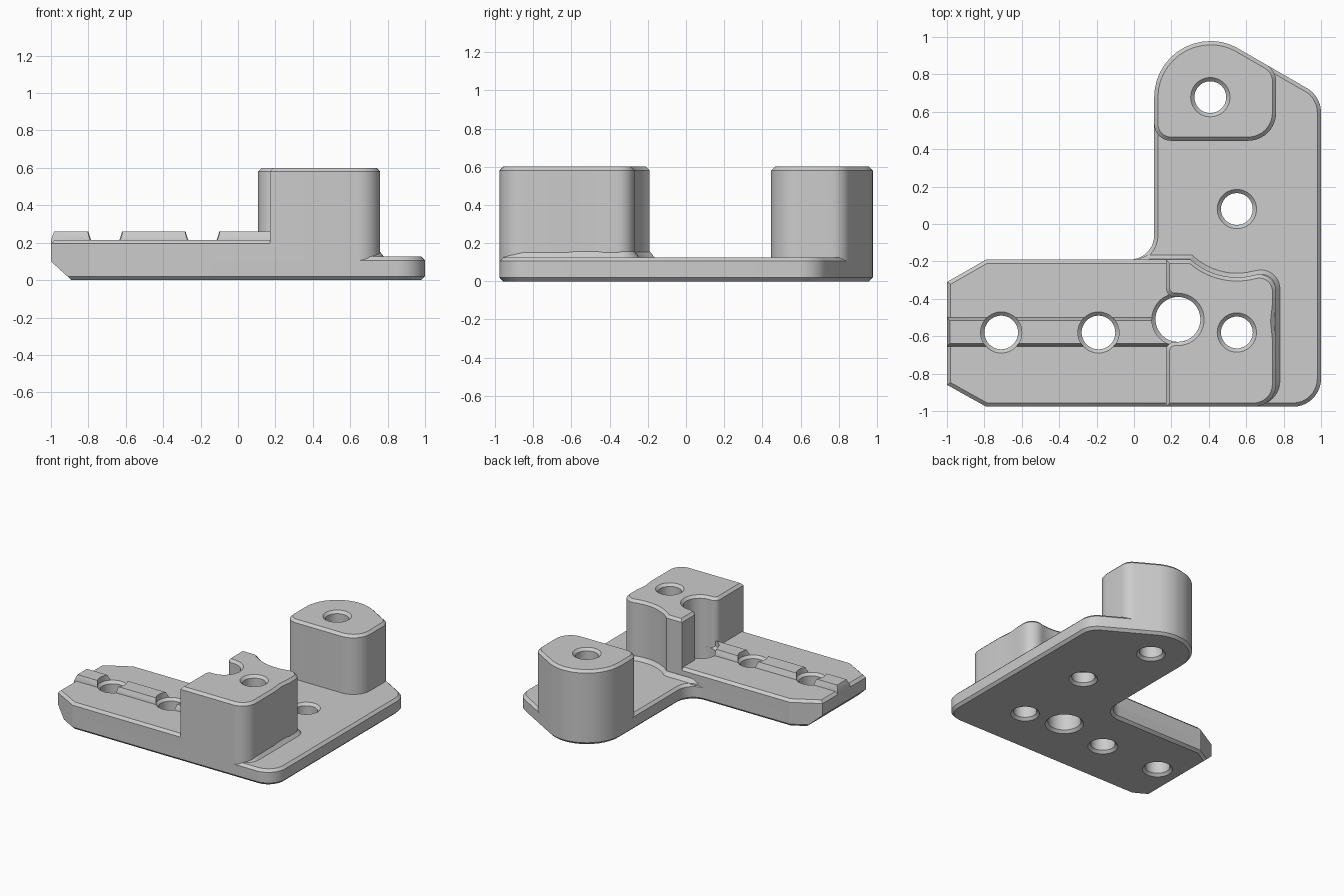
import bpy, bmesh, math
from mathutils import Vector

cube = bpy.data.objects.get("Cube")
if cube:
    bpy.data.objects.remove(cube, do_unlink=True)

GREY = (0.604, 0.604, 0.604, 1)
grey = bpy.data.materials.new("plain grey")
grey.use_nodes = True
grey.diffuse_color = GREY
grey.node_tree.nodes["Principled BSDF"].inputs["Base Color"].default_value = GREY


def arc(cx, cy, r, start, end, steps):
    """Points on an arc, angles in degrees."""
    angles = [math.radians(start + (end - start) * i / steps) for i in range(steps + 1)]
    return [(cx + r * math.cos(a), cy + r * math.sin(a)) for a in angles]


def rounded(corners, steps=10):
    """Counter-clockwise outline from corners (x, y[, radius])."""
    out = []
    for i, c in enumerate(corners):
        p = Vector(c[:2])
        r = c[2] if len(c) > 2 else 0
        if not r:
            out.append(p)
            continue
        a = (Vector(corners[i - 1][:2]) - p).normalized()
        b = (Vector(corners[(i + 1) % len(corners)][:2]) - p).normalized()
        half = a.angle(b) / 2
        centre = p + (a + b).normalized() * r / math.sin(half)
        t = r / math.tan(half)
        v0, v1 = p + a * t - centre, p + b * t - centre
        sweep = v0.angle(v1)
        for k in range(steps + 1):
            f = k / steps
            v = v0 * math.sin((1 - f) * sweep) + v1 * math.sin(f * sweep)
            out.append(centre + v / math.sin(sweep))
    # Merge points where neighbouring arcs meet
    return [p for i, p in enumerate(out) if (p - out[i - 1]).length > 0.003]


def inset(pts, d):
    """Move every side of the outline inward by d."""
    out = []
    for i, p in enumerate(pts):
        e1 = (p - pts[i - 1]).normalized()
        e2 = (pts[(i + 1) % len(pts)] - p).normalized()
        n1, n2 = Vector((-e1.y, e1.x)), Vector((-e2.y, e2.x))
        out.append(p + (n1 + n2) * d / (1 + n1.dot(n2)))
    return out


def loft(bm, pts, layers):
    """Stack the outline through layers of (height, inset)."""
    rings = [[bm.verts.new((p.x, p.y, z)) for p in inset(pts, d)] for z, d in layers]
    n = len(pts)
    bm.faces.new(rings[0][::-1])
    bm.faces.new(rings[-1])
    for lo, hi in zip(rings, rings[1:]):
        for i in range(n):
            j = (i + 1) % n
            bm.faces.new((lo[i], lo[j], hi[j], hi[i]))


def make(name, *lofts):
    bm = bmesh.new()
    for pts, layers in lofts:
        loft(bm, pts, layers)
    mesh = bpy.data.meshes.new(name)
    bm.to_mesh(mesh)
    bm.free()
    mesh.materials.append(grey)
    ob = bpy.data.objects.new(name, mesh)
    bpy.context.collection.objects.link(ob)
    return ob


def cut(ob, cutter):
    mod = ob.modifiers.new("cut", 'BOOLEAN')
    mod.operation = 'DIFFERENCE'
    mod.solver = 'EXACT'
    mod.object = cutter
    bpy.context.view_layer.objects.active = ob
    bpy.ops.object.modifier_apply(modifier=mod.name)


def hole(x, y, r, top):
    """Through hole with chamfered mouths."""
    pts = [Vector(p) for p in arc(x, y, r, 0, 360, 48)[:-1]]
    return pts, [(-0.02, -0.04), (0.02, 0), (top - 0.02, 0), (top, -0.02), (1, -0.02)]


C = 0.02          # edge chamfer
FRONT, INNER, BACK = -0.977, -0.19, 0.978
SIDE, WALL = 0.108, 0.76
DECK, ARM_TOP, TOP = 0.125, 0.215, 0.6

# L-shaped base plate
arm_end = [(-0.79, INNER), (-1, -0.31), (-1, -0.86), (-0.79, FRONT)]
round_back = [(0.4884, BACK, 0.3), (SIDE, BACK, 0.3)]
base = make("base_plate", (rounded(
    arm_end + [(1, FRONT, 0.15), (1, 0.6826, 0.15)] + round_back + [(SIDE, INNER, 0.13)]),
    [(0, C), (C, 0), (DECK - C, 0), (DECK, C)]))

# Thicker side arm
arm = make("side_arm", (rounded(arm_end + [(0.28, FRONT), (0.28, INNER)]),
                        [(0.1, 0), (ARM_TOP - C, 0), (ARM_TOP, C)]))

# Raised rail along the arm
rail = make("rail", (rounded([(-1, -0.655), (0.22, -0.655), (0.22, -0.5), (-1, -0.5)]),
                     [(0.19, 0), (ARM_TOP, 0), (0.26, 0.017)]))

# Rear tower
rear = make("rear_tower", (rounded(
    [(SIDE, 0.445, 0.09), (WALL, 0.445, 0.15), (WALL, 0.8212, 0.1)] + round_back),
    [(0.1, 0), (TOP - C, 0), (TOP, C)]))

# Front tower with a scooped back and a notch around the large hole
front = make("front_tower", (rounded(
    [(0.17, FRONT), (WALL, FRONT, 0.12), (WALL, -0.62), (WALL - 0.01, -0.52), (WALL, -0.43),
     (WALL, -0.245, 0.09)]
    + arc(0.55, 0.08, 0.365, 284, 228, 14)
    + [(0.285, INNER), (0.17, INNER), (0.17, -0.39, 0.05)]
    + arc(0.235, -0.51, 0.12, 90, -90, 20)
    + [(0.17, -0.63, 0.05)]),
    [(0.1, 0), (TOP - C, 0), (TOP, C)]))

# Sloped foot around the front tower
foot = make("tower_foot", (rounded(
    [(0.02, -0.4), (0.3, -0.97), (0.78, -0.97, 0.13), (0.78, -0.225, 0.1)]
    + arc(0.55, 0.08, 0.343, 284, 226, 14)
    + [(0.3, -0.165), (0.075, -0.165), (0.02, INNER)]),
    [(0.1, 0), (DECK, 0), (0.155, 0.023)]))

# Screw holes, the large hole and the sloped underside of the arm tip
screw_holes = make("screw_hole_cutter",
                   hole(0.408, 0.678, 0.085, TOP), hole(0.55, 0.08, 0.085, DECK),
                   hole(0.55, -0.58, 0.085, TOP),
                   hole(-0.19, -0.58, 0.09, ARM_TOP), hole(-0.71, -0.58, 0.09, ARM_TOP))
large_hole = make("large_hole_cutter", hole(0.235, -0.51, 0.12, ARM_TOP))
tip = make("tip_cutter", (rounded([(-3, -3), (-0.78, -3), (-0.78, 3), (-3, 3)]),
                          [(-0.1, 0), (0.11, 0.231)]))

parts = [base, arm, rail, rear, front, foot]
for ob in parts:
    cut(ob, screw_holes)
for ob in (base, arm, rail, foot):
    cut(ob, large_hole)
for ob in (base, arm):
    cut(ob, tip)
for cutter in (screw_holes, large_hole, tip):
    bpy.data.objects.remove(cutter, do_unlink=True)

# Smooth the round walls, keep edges crisp
bpy.ops.object.select_all(action='DESELECT')
for ob in parts:
    ob.select_set(True)
bpy.context.view_layer.objects.active = base
bpy.ops.object.shade_smooth_by_angle(angle=math.radians(25))
